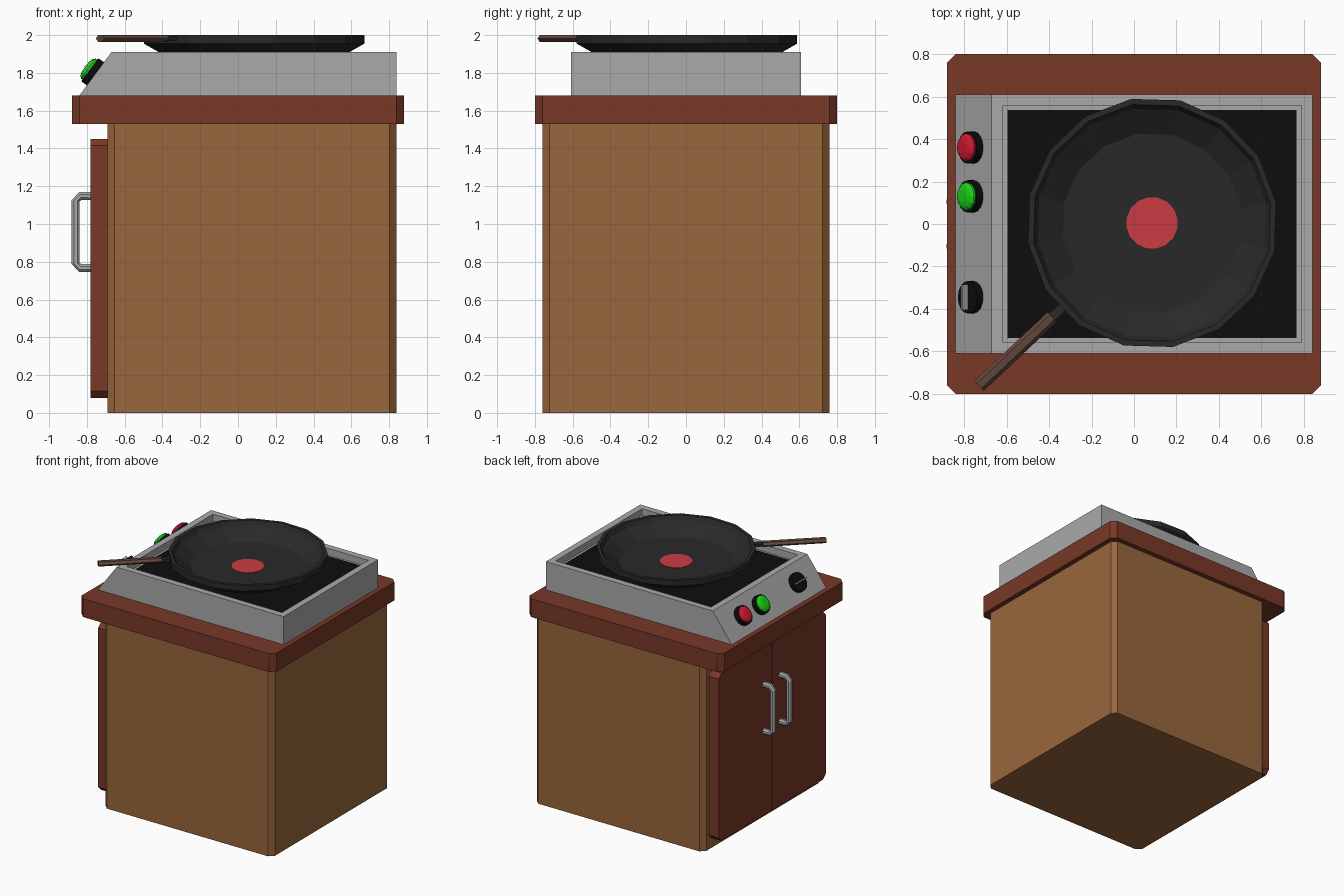
import bpy, bmesh, math
from mathutils import Matrix, Vector

if "Cube" in bpy.data.objects:
    bpy.data.objects.remove(bpy.data.objects["Cube"])


def material(name, r, g, b):
    m = bpy.data.materials.new(name)
    m.diffuse_color = (r, g, b, 1)
    m.use_nodes = True
    m.node_tree.nodes["Principled BSDF"].inputs["Base Color"].default_value = m.diffuse_color
    return m


WOOD = material("oak", 0.32, 0.135, 0.045)
DARK_WOOD = material("mahogany", 0.19, 0.04, 0.02)
BLACK = material("black", 0.004, 0.004, 0.004)
IRON = material("cast_iron", 0.022, 0.022, 0.022)
GRIP = material("grip_wood", 0.12, 0.06, 0.045)
RED = material("red", 0.65, 0.01, 0.03)
HOT = material("hot_red", 0.6, 0.045, 0.06)
GREEN = material("green", 0.01, 0.65, 0.01)
STEEL = material("steel", 0.4, 0.4, 0.4)


def finish(name, bm, mat, matrix=None):
    bmesh.ops.recalc_face_normals(bm, faces=bm.faces)
    mesh = bpy.data.meshes.new(name)
    bm.to_mesh(mesh)
    bm.free()
    obj = bpy.data.objects.new(name, mesh)
    if matrix:
        obj.matrix_world = matrix
    mesh.materials.append(mat)
    bpy.context.collection.objects.link(obj)
    return obj


def prism_bm(points, offset):
    """Extrude a closed outline along an offset vector."""
    bm = bmesh.new()
    face = bm.faces.new([bm.verts.new(p) for p in points])
    new = bmesh.ops.extrude_face_region(bm, geom=[face])["geom"]
    bmesh.ops.translate(bm, vec=offset, verts=[v for v in new if isinstance(v, bmesh.types.BMVert)])
    bmesh.ops.recalc_face_normals(bm, faces=bm.faces)
    return bm


def chamfered(x0, x1, y0, y1, c):
    """Rectangle outline with cut corners."""
    return [(x0 + c, y0), (x1 - c, y0), (x1, y0 + c), (x1, y1 - c),
            (x1 - c, y1), (x0 + c, y1), (x0, y1 - c), (x0, y0 + c)]


def lathe(name, profile, sides, mat, matrix):
    """Revolve (radius, height) points around local z, flat shaded."""
    bm = bmesh.new()
    verts = [bm.verts.new((r, 0, z)) for r, z in profile]
    edges = [bm.edges.new(e) for e in zip(verts, verts[1:])]
    bmesh.ops.spin(bm, geom=verts + edges, cent=(0, 0, 0), axis=(0, 0, 1),
                   angle=math.tau, steps=sides, use_merge=False)
    bmesh.ops.remove_doubles(bm, verts=bm.verts, dist=1e-4)
    return finish(name, bm, mat, matrix)


def box(name, lo, hi, mat, matrix=None):
    pts = [(lo[0], lo[1], lo[2]), (hi[0], lo[1], lo[2]), (hi[0], hi[1], lo[2]), (lo[0], hi[1], lo[2])]
    return finish(name, prism_bm(pts, (0, 0, hi[2] - lo[2])), mat, matrix)


# Cabinet and countertop
finish("cabinet", prism_bm([(x, y, 0) for x, y in chamfered(-0.69, 0.84, -0.76, 0.76, 0.037)],
                           (0, 0, 1.53)), WOOD)
finish("countertop", prism_bm([(x, y, 1.53) for x, y in chamfered(-0.88, 0.88, -0.8, 0.8, 0.04)],
                              (0, 0, 0.15)), DARK_WOOD)

# Doors with cut outer corners, and bent tube handles
for side, s in (("left", 1), ("right", -1)):
    outline = [(0.002, 0.08), (0.655, 0.08), (0.69, 0.115), (0.69, 1.415), (0.655, 1.45), (0.002, 1.45)]
    finish(side + "_door", prism_bm([(-0.78, s * y, z) for y, z in outline], (0.09, 0, 0)), DARK_WOOD)

    path = [(-0.775, 1.148), (-0.835, 1.148), (-0.86, 1.123), (-0.86, 0.792), (-0.835, 0.767), (-0.775, 0.767)]
    bm = bmesh.new()
    rings = []
    for i, (x, z) in enumerate(path):
        a = Vector(path[max(i - 1, 0)])
        b = Vector(path[min(i + 1, len(path) - 1)])
        t = (b - a).normalized()
        n = Vector((-t.y, 0, t.x))
        ring = []
        for k in range(8):
            ang = math.tau * (k + 0.5) / 8
            p = Vector((x, s * 0.105, z)) + 0.024 * (n * math.cos(ang) + Vector((0, math.sin(ang), 0)))
            ring.append(bm.verts.new(p))
        rings.append(ring)
    for r0, r1 in zip(rings, rings[1:]):
        for k in range(8):
            bm.faces.new((r0[k], r0[k - 1], r1[k - 1], r1[k]))
    bm.faces.new(rings[0])
    bm.faces.new(rings[-1])
    finish(side + "_door_handle", bm, STEEL)

# Stove housing: sloped-front prism with a sunken top
bm = prism_bm([(x, -0.61, z) for x, z in [(-0.84, 1.68), (0.84, 1.68), (0.84, 1.91), (-0.67, 1.91)]],
              (0, 1.22, 0))
top = max(bm.faces, key=lambda f: f.calc_center_median().z)
bmesh.ops.inset_region(bm, faces=[top], thickness=0.074)
new = bmesh.ops.extrude_face_region(bm, geom=[top])["geom"]
bmesh.ops.translate(bm, vec=(0, 0, -0.055), verts=[v for v in new if isinstance(v, bmesh.types.BMVert)])
if top.is_valid:
    bmesh.ops.delete(bm, geom=[top], context='FACES_ONLY')
finish("stove_housing", bm, STEEL)
box("glass_hob", (-0.596, -0.536, 1.853), (0.766, 0.536, 1.86), BLACK)

# Frying pan
pan = Matrix.Translation((0.085, 0.005, 0)) @ Matrix.Rotation(math.radians(-1.7), 4, 'Z')
flat = pan @ Matrix.Rotation(math.pi / 16, 4, 'Z')
lathe("frying_pan", [(0, 1.861), (0.425, 1.861), (0.592, 1.955), (0.592, 2.0), (0.565, 2.0),
                     (0.545, 1.965), (0.425, 1.885), (0, 1.885)], 16, IRON, flat)
lathe("hot_spot", [(0.122, 1.885), (0.122, 1.888), (0, 1.888)], 16, HOT, flat)

# Pan handle: thin neck and hexagonal grip
arm = pan @ Matrix.Rotation(math.radians(225), 4, 'Z')
box("pan_neck", (0.57, -0.022, 1.97), (0.67, 0.022, 1.992), IRON, arm)
hexagon = [(0.032 * math.cos(k * math.pi / 3), 1.982 + 0.0205 * math.sin(k * math.pi / 3)) for k in range(6)]
finish("pan_grip", prism_bm([(0.645, y, z) for y, z in hexagon], (0.475, 0, 0)), GRIP, arm)

# Knobs on the sloped panel (local z = panel normal)
tilt = -math.atan2(0.23, 0.17)
for name, y, mat in (("red", 0.36, RED), ("green", 0.13, GREEN), ("dial", -0.345, None)):
    seat = Matrix.Translation((-0.756, y, 1.796)) @ Matrix.Rotation(tilt, 4, 'Y')
    lathe(name + "_knob_base", [(0, -0.003), (0.076, -0.003), (0.076, 0.035), (0, 0.035)], 16, BLACK, seat)
    if mat:
        lathe(name + "_button", [(0.066, 0.034), (0.066, 0.045), (0.052, 0.058), (0.03, 0.064), (0, 0.064)],
              12, mat, seat)
    else:
        box("dial_pointer", (-0.005, -0.06, 0.034), (0.005, 0.06, 0.068), STEEL, seat)
